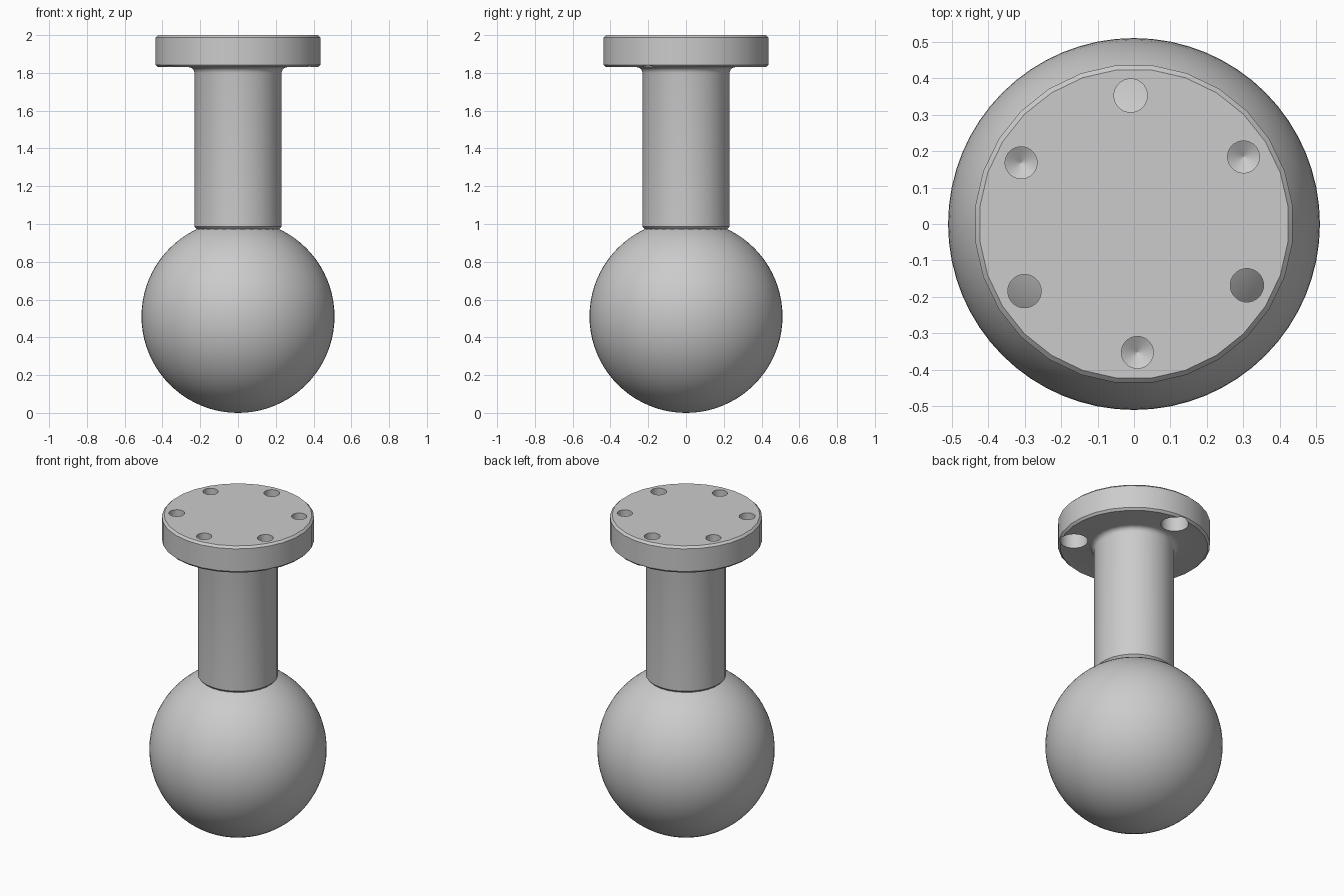
import bpy, bmesh, math

cube = bpy.data.objects.get("Cube")
if cube:
    bpy.data.objects.remove(cube, do_unlink=True)

# One plain grey for everything
grey = bpy.data.materials.new("plain_grey")
grey.use_nodes = True
colour = (0.6, 0.6, 0.6, 1)
grey.diffuse_color = colour
grey.node_tree.nodes["Principled BSDF"].inputs["Base Color"].default_value = colour


def lathe(name, profile, sides, place=(0, 0, 0)):
    """Closed turned solid; the profile lists (radius, height) from bottom to top."""
    bm = bmesh.new()
    rings = []
    for r, z in profile:
        rings.append([bm.verts.new((r * math.cos(a), r * math.sin(a), z))
                      for a in (2 * math.pi * (i + 0.5) / sides for i in range(sides))])
    for low, high in zip(rings, rings[1:]):
        for i in range(sides):
            j = (i + 1) % sides
            bm.faces.new((low[i], low[j], high[j], high[i]))
    bm.faces.new(rings[0][::-1])
    bm.faces.new(rings[-1])
    bmesh.ops.recalc_face_normals(bm, faces=bm.faces)
    mesh = bpy.data.meshes.new(name)
    bm.to_mesh(mesh)
    bm.free()
    mesh.materials.append(grey)
    ob = bpy.data.objects.new(name, mesh)
    ob.location = place
    bpy.context.collection.objects.link(ob)
    return ob


def smooth(ob, degrees):
    bpy.ops.object.select_all(action="DESELECT")
    ob.select_set(True)
    bpy.context.view_layer.objects.active = ob
    bpy.ops.object.shade_smooth_by_angle(angle=math.radians(degrees))


# Ball
BALL = 0.511
bpy.ops.mesh.primitive_uv_sphere_add(segments=64, ring_count=40, radius=BALL,
                                     location=(0, 0, BALL))
ball = bpy.context.object
ball.name = "ball"
ball.data.materials.append(grey)
smooth(ball, 30)

# Post and flange turned in one piece, with a fillet under the flange
fillet = [(0.262 - 0.03 * math.cos(t), 1.80 + 0.03 * math.sin(t))
          for t in (math.pi / 2 * k / 4 for k in range(5))]
post = lathe("post_and_flange",
             [(0.22, 0.93), (0.22, 0.974), (0.232, 0.986)] + fillet +
             [(0.426, 1.83), (0.439, 1.843), (0.439, 1.987), (0.426, 2.0)], 28)

# Bolt holes alternate: counterbored through holes and drilled blind holes
through = [(0.08, 1.7), (0.08, 1.925), (0.046, 1.925), (0.046, 2.1)]
blind = [(0.001, 1.875), (0.044, 1.90), (0.044, 2.1)]
for k in range(6):
    angle = math.radians(31.5 + 60 * k)
    spot = (0.353 * math.cos(angle), 0.353 * math.sin(angle), 0)
    cutter = lathe(f"hole_cutter_{k + 1}", through if k % 2 else blind, 24, spot)
    cut = post.modifiers.new("bolt_hole", "BOOLEAN")
    cut.operation = "DIFFERENCE"
    cut.solver = "EXACT"
    cut.object = cutter

# Apply the cuts, then drop the cutters
bpy.context.view_layer.update()
done = bpy.data.meshes.new_from_object(
    post.evaluated_get(bpy.context.evaluated_depsgraph_get()))
post.modifiers.clear()
post.data = done
for ob in [o for o in bpy.data.objects if o.name.startswith("hole_cutter")]:
    bpy.data.objects.remove(ob, do_unlink=True)
smooth(post, 28)
